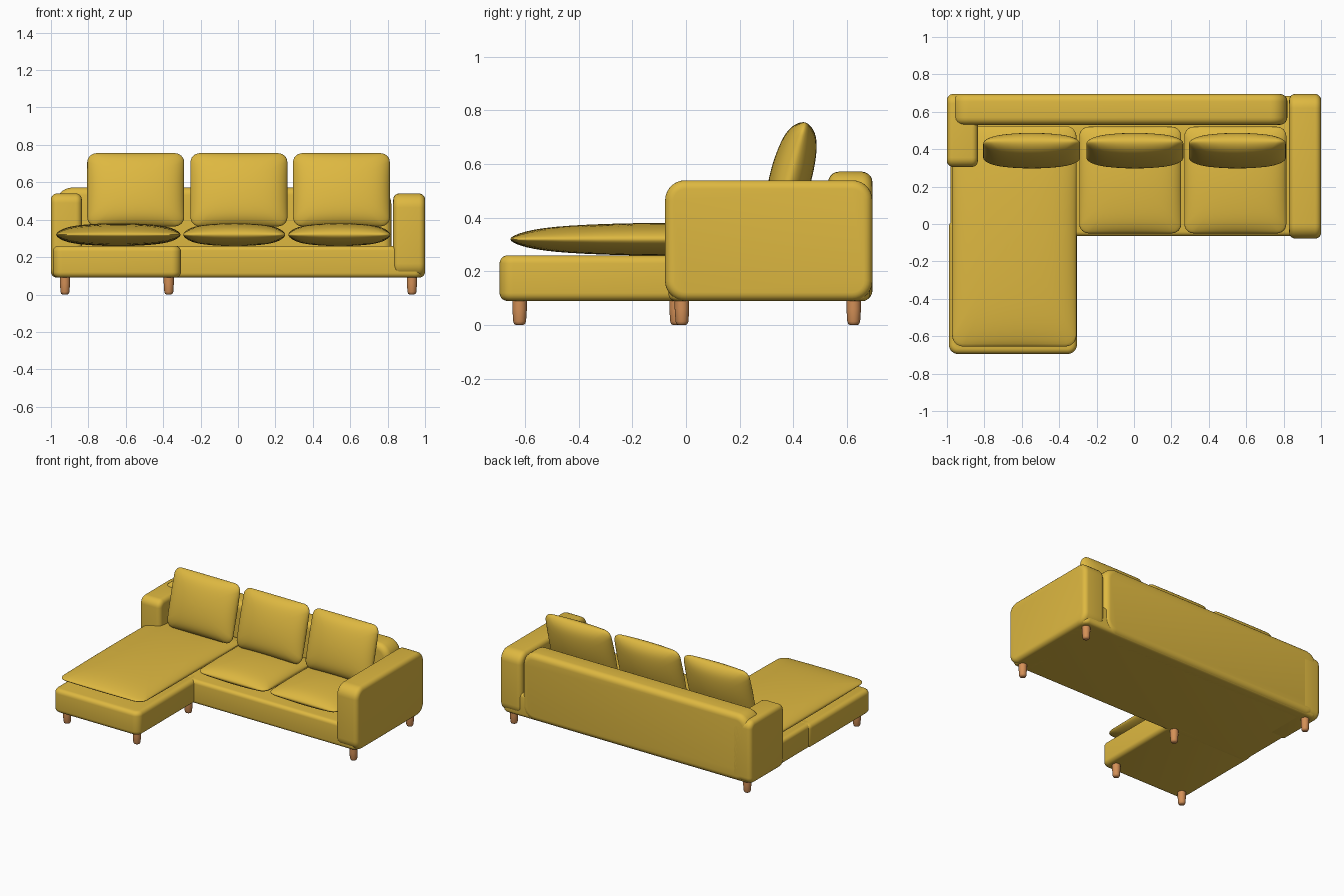
import bpy, bmesh, math
from mathutils import Matrix, Vector

if "Cube" in bpy.data.objects:
    bpy.data.objects.remove(bpy.data.objects["Cube"])


def material(name, color):
    mat = bpy.data.materials.new(name)
    mat.use_nodes = True
    mat.diffuse_color = color
    mat.node_tree.nodes["Principled BSDF"].inputs["Base Color"].default_value = color
    return mat


FABRIC = material("mustard fabric", (0.73, 0.48, 0.052, 1))
WOOD = material("light wood", (0.66, 0.28, 0.095, 1))


def finish(name, bm, mat, angle=50):
    bmesh.ops.recalc_face_normals(bm, faces=bm.faces)
    mesh = bpy.data.meshes.new(name)
    bm.to_mesh(mesh)
    bm.free()
    mesh.materials.append(mat)
    ob = bpy.data.objects.new(name, mesh)
    bpy.context.collection.objects.link(ob)
    bpy.ops.object.select_all(action="DESELECT")
    bpy.context.view_layer.objects.active = ob
    ob.select_set(True)
    bpy.ops.object.shade_smooth_by_angle(angle=math.radians(angle))
    return ob


def padded_box(name, lo, hi, axis, corner, edge):
    """Box whose outline across one axis has large corners, with a soft rim."""
    lo, hi = Vector(lo), Vector(hi)
    bm = bmesh.new()
    bmesh.ops.create_cube(bm, size=1)
    for v in bm.verts:
        v.co = (lo + hi) / 2 + v.co * (hi - lo)
    along = [e for e in bm.edges
             if abs((e.verts[0].co - e.verts[1].co).normalized()[axis]) > 0.9]
    bmesh.ops.bevel(bm, geom=along, offset=corner, segments=7, profile=0.5, affect="EDGES")
    rim = [e for e in bm.edges
           if abs(e.verts[0].co[axis] - e.verts[1].co[axis]) < 0.001]
    bmesh.ops.bevel(bm, geom=rim, offset=edge, segments=5, profile=0.5, affect="EDGES")
    finish(name, bm, FABRIC)


def pillow(name, center, size, radius, tilt=0):
    """Cushion made of shrinking rounded outlines that swell to the middle."""
    hx, hy, hz = (s / 2 for s in size)
    outline = []
    for sx, sy, start in ((1, 1, 0), (-1, 1, 90), (-1, -1, 180), (1, -1, 270)):
        for i in range(7):
            a = math.radians(start + i * 15)
            outline.append((sx * (hx - radius) + radius * math.cos(a),
                            sy * (hy - radius) + radius * math.sin(a)))
        # straight side up to the next corner
        nx, ny = (-sy * sx * sx, sx) if sx * sy > 0 else (sx, sy)
        if sx * sy > 0:
            end = (-sx * (hx - radius), sy * hy)
        else:
            end = (sx * hx, -sy * (hy - radius))
        last = outline[-1]
        outline += [(last[0] + (end[0] - last[0]) * k / 8,
                     last[1] + (end[1] - last[1]) * k / 8) for k in range(1, 8)]

    bm = bmesh.new()

    def ring(s, side):
        verts = []
        for x, y in outline:
            u, v = x * s / hx, y * s / hy
            swell = ((1 - 0.85 * u * u) * (1 - 0.85 * v * v)) ** 0.45
            verts.append(bm.verts.new((x * s, y * s, side * hz * swell * math.sqrt(1 - s ** 10))))
        return verts

    steps = [math.sin(math.pi / 2 * i / 14) for i in range(1, 14)]
    rings = [ring(s, -1) for s in steps] + [ring(1, 0)] + [ring(s, 1) for s in reversed(steps)]
    n = len(outline)
    for a, b in zip(rings, rings[1:]):
        for i in range(n):
            bm.faces.new((a[i], a[(i + 1) % n], b[(i + 1) % n], b[i]))
    for end, side in ((rings[0], -1), (rings[-1], 1)):
        tip = bm.verts.new((0, 0, side * hz))
        for i in range(n):
            bm.faces.new((end[i], end[(i + 1) % n], tip))
    bm.transform(Matrix.Translation(center) @ Matrix.Rotation(math.radians(tilt), 4, "X"))
    finish(name, bm, FABRIC, 80)


def leg(name, x, y):
    """Short round peg with softened ends."""
    profile = [(0.012, 0), (0.02, 0.004), (0.024, 0.014), (0.027, 0.06), (0.027, 0.11)]
    bm = bmesh.new()
    rings = [[bm.verts.new((x + r * math.cos(i * math.tau / 20), y + r * math.sin(i * math.tau / 20), z))
              for i in range(20)] for r, z in profile]
    for a, b in zip(rings, rings[1:]):
        for i in range(20):
            bm.faces.new((a[i], a[(i + 1) % 20], b[(i + 1) % 20], b[i]))
    bm.faces.new(rings[0])
    bm.faces.new(rings[-1])
    finish(name, bm, WOOD)


# Frame
padded_box("main_base", (-0.98, -0.065, 0.09), (0.985, 0.685, 0.26), 2, 0.04, 0.025)
padded_box("chaise_base", (-0.99, -0.695, 0.09), (-0.305, 0.03, 0.26), 2, 0.05, 0.03)
padded_box("backrest", (-0.975, 0.53, 0.09), (0.82, 0.695, 0.572), 1, 0.09, 0.04)
padded_box("left_arm", (0.83, -0.078, 0.09), (1.0, 0.695, 0.54), 0, 0.075, 0.032)
padded_box("right_arm", (-1.0, 0.305, 0.09), (-0.835, 0.695, 0.54), 0, 0.05, 0.032)

# Seat cushions
pillow("chaise_cushion", (-0.64, -0.065, 0.32), (0.665, 1.18, 0.122), 0.06)
pillow("middle_seat_cushion", (-0.02, 0.235, 0.32), (0.545, 0.57, 0.122), 0.05)
pillow("left_seat_cushion", (0.542, 0.235, 0.32), (0.545, 0.57, 0.122), 0.05)

# Leaning back cushions
for name, x in (("right", -0.547), ("middle", 0.005), ("left", 0.553)):
    pillow(name + "_back_cushion", (x, 0.392, 0.56), (0.518, 0.405, 0.155), 0.05, 75)

# Legs
for name, x, y in (("chaise_right", -0.925, -0.62), ("chaise_left", -0.37, -0.62),
                   ("inner_corner", -0.37, -0.035), ("front_left", 0.93, -0.015),
                   ("back_left", 0.93, 0.625), ("back_right", -0.925, 0.625)):
    leg(name + "_leg", x, y)
